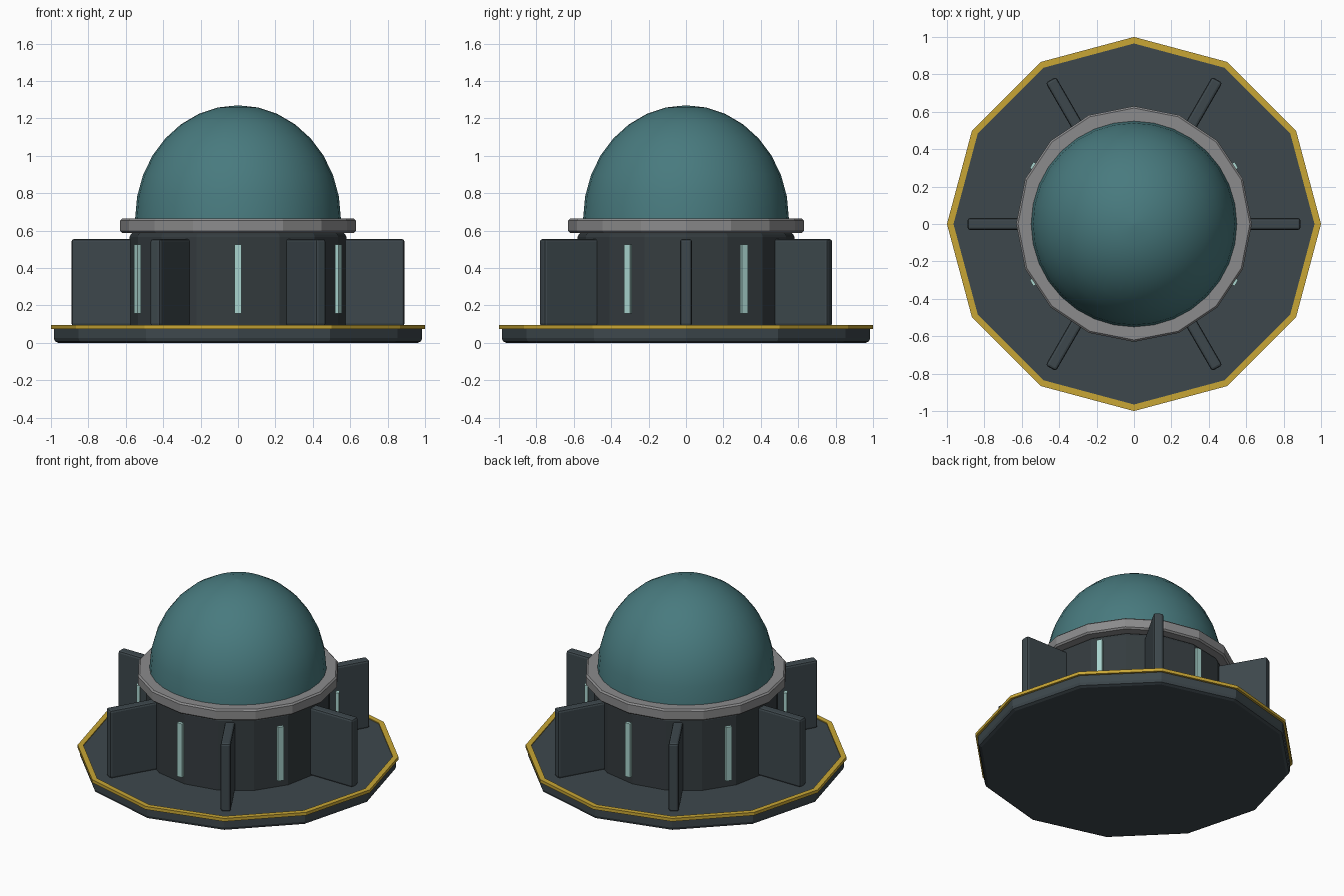
import bpy, bmesh, math
from mathutils import Matrix, Vector

if "Cube" in bpy.data.objects:
    bpy.data.objects.remove(bpy.data.objects["Cube"])


def material(name, rgb):
    m = bpy.data.materials.new(name)
    m.diffuse_color = (*rgb, 1)
    m.use_nodes = True
    m.node_tree.nodes["Principled BSDF"].inputs["Base Color"].default_value = m.diffuse_color
    return m


SLATE = material("slate", (0.047, 0.064, 0.073))
CHARCOAL = material("charcoal", (0.035, 0.045, 0.050))
GOLD = material("gold", (0.58, 0.38, 0.035))
GREY = material("grey", (0.26, 0.26, 0.265))
TEAL = material("teal", (0.065, 0.195, 0.21))
GLOW = material("pale_aqua", (0.40, 0.66, 0.62))


def finish(name, bm, mat):
    bmesh.ops.recalc_face_normals(bm, faces=bm.faces)
    me = bpy.data.meshes.new(name)
    bm.to_mesh(me)
    bm.free()
    me.materials.append(mat)
    ob = bpy.data.objects.new(name, me)
    bpy.context.collection.objects.link(ob)
    return ob


def lathe(name, profile, sides, mat, closed=False):
    """Turn (radius, z) points around z; cap the ends unless the profile is a loop."""
    bm = bmesh.new()
    rings = []
    for r, z in profile:
        rings.append([bm.verts.new((r * math.cos(2 * math.pi * i / sides),
                                    r * math.sin(2 * math.pi * i / sides), z))
                      for i in range(sides)])
    pairs = list(zip(rings, rings[1:]))
    if closed:
        pairs.append((rings[-1], rings[0]))
    for a, b in pairs:
        for i in range(sides):
            j = (i + 1) % sides
            bm.faces.new((a[i], a[j], b[j], b[i]))
    if not closed:
        bm.faces.new(rings[0])
        bm.faces.new(rings[-1])
    return finish(name, bm, mat)


def radial_box(name, r0, r1, width, z0, z1, angle, mat, bevel=0.0):
    """Box reaching from radius r0 to r1, turned to an angle about z."""
    bm = bmesh.new()
    bmesh.ops.create_cube(bm, size=1)
    bmesh.ops.scale(bm, vec=Vector((r1 - r0, width, z1 - z0)), verts=bm.verts)
    bmesh.ops.translate(bm, vec=Vector(((r0 + r1) / 2, 0, (z0 + z1) / 2)), verts=bm.verts)
    if bevel:
        bmesh.ops.bevel(bm, geom=bm.edges[:], offset=bevel, segments=2,
                        profile=0.5, affect='EDGES')
    bmesh.ops.rotate(bm, cent=(0, 0, 0), matrix=Matrix.Rotation(angle, 3, 'Z'), verts=bm.verts)
    return finish(name, bm, mat)


# Twelve-sided base plate with gold rim
lathe("base_plate", [(0.96, 0), (0.978, 0.008), (0.985, 0.025), (0.985, 0.09)], 12, SLATE)
lathe("gold_rim", [(0.965, 0.075), (1.0, 0.075), (1.0, 0.096), (0.965, 0.096)], 12, GOLD, True)

# Sixteen-sided drum and collar
lathe("drum", [(0.58, 0.085), (0.58, 0.565), (0.574, 0.58), (0.56, 0.59)], 16, CHARCOAL)
lathe("collar", [(0.62, 0.588), (0.63, 0.598), (0.63, 0.655), (0.62, 0.665)], 16, GREY)

# Smooth dome
STEPS = 8
dome = [(0.55 * math.cos(t), 0.665 + 0.605 * math.sin(t))
        for t in (math.pi / 2 * k / STEPS for k in range(STEPS))]
dome.append((0.002, 1.27))
dome_ob = lathe("dome", dome, 32, TEAL)
for p in dome_ob.data.polygons:
    p.use_smooth = p.normal.z > -0.9

# Six fins with light strips between them
for k in range(6):
    a = k * math.pi / 3
    radial_box(f"fin_{k + 1}", 0.52, 0.89, 0.064, 0.09, 0.555, a, SLATE, 0.014)
    radial_box(f"light_strip_{k + 1}", 0.61, 0.632, 0.038, 0.157, 0.525, a + math.pi / 6, GLOW)
